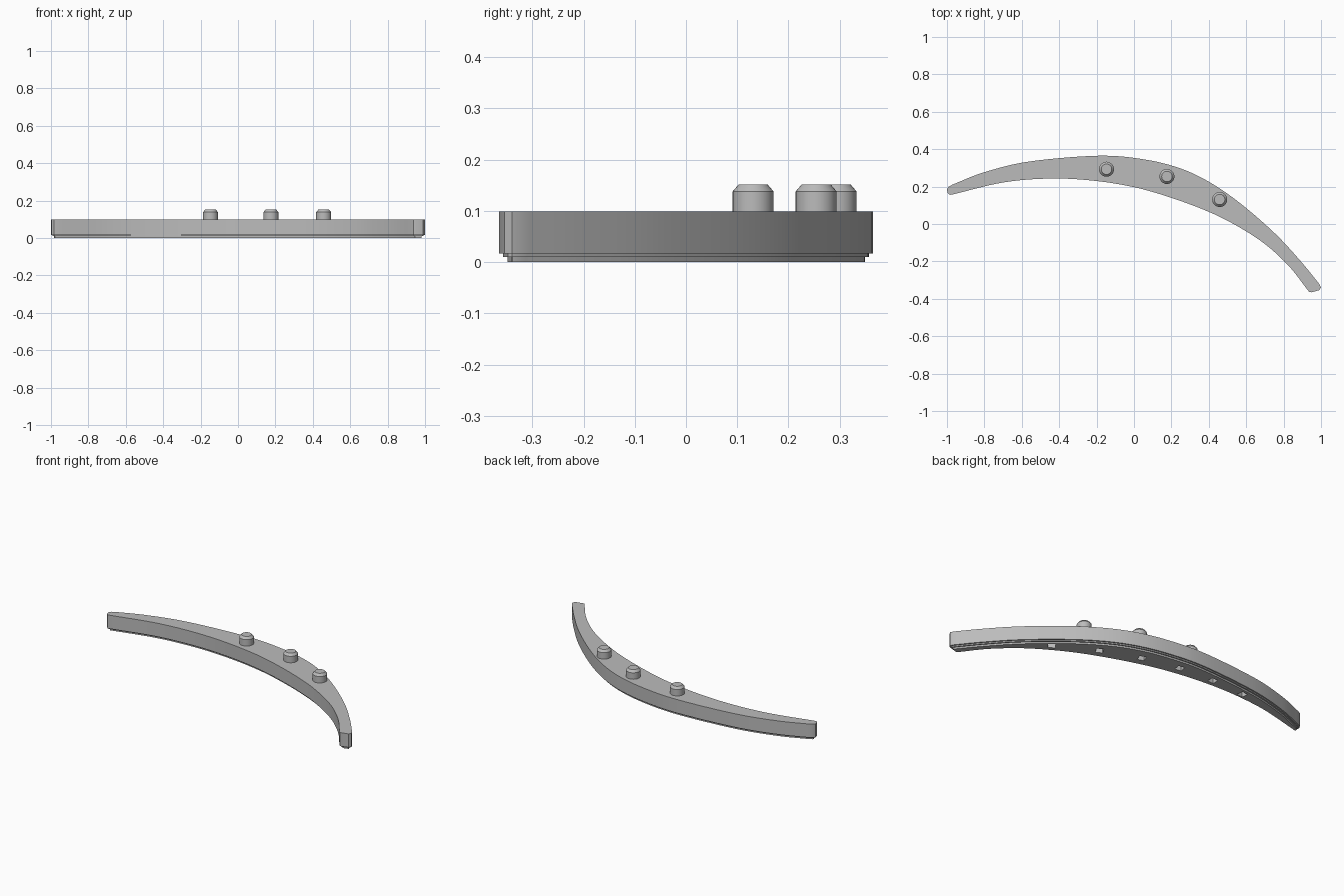
import bpy, bmesh, math
from mathutils import Vector
from mathutils.geometry import interpolate_bezier

if "Cube" in bpy.data.objects:
    bpy.data.objects.remove(bpy.data.objects["Cube"], do_unlink=True)

grey = bpy.data.materials.new("plain_grey")
grey.use_nodes = True
colour = (0.5, 0.5, 0.5, 1)
grey.diffuse_color = colour
grey.node_tree.nodes["Principled BSDF"].inputs["Base Color"].default_value = colour


def smooth_path(points, steps=8):
    """Smooth curve through the given points."""
    p = [Vector((x, y, 0)) for x, y in points]
    p = [2 * p[0] - p[1]] + p + [2 * p[-1] - p[-2]]
    out = []
    for a, b, c, d in zip(p, p[1:], p[2:], p[3:]):
        out += interpolate_bezier(b, b + (c - a) / 6, c - (d - b) / 6, c, steps + 1)[:-1]
    return out + [p[-2]]


def inset(loop, dist):
    """Shrink a clockwise outline evenly."""
    out = []
    for i, p in enumerate(loop):
        a = (p - loop[i - 1]).normalized()
        b = (loop[(i + 1) % len(loop)] - p).normalized()
        na, nb = Vector((a.y, -a.x, 0)), Vector((b.y, -b.x, 0))
        out.append(p + (na + nb) * dist / (1 + na.dot(nb)))
    return out


def loft(name, rings):
    """Closed solid through a stack of equal-length rings."""
    bm = bmesh.new()
    rows = [[bm.verts.new(p) for p in ring] for ring in rings]
    n = len(rows[0])
    for low, high in zip(rows, rows[1:]):
        for i in range(n):
            j = (i + 1) % n
            bm.faces.new((low[i], low[j], high[j], high[i]))
    bm.faces.new(rows[0])
    bm.faces.new(rows[-1])
    bmesh.ops.recalc_face_normals(bm, faces=bm.faces)
    mesh = bpy.data.meshes.new(name)
    bm.to_mesh(mesh)
    bm.free()
    mesh.materials.append(grey)
    obj = bpy.data.objects.new(name, mesh)
    bpy.context.collection.objects.link(obj)
    return obj


def activate(obj):
    bpy.ops.object.select_all(action='DESELECT')
    obj.select_set(True)
    bpy.context.view_layer.objects.active = obj


# Curved bar outline: back edge, rounded tip, front edge, rounded tip
back = [(-0.97, 0.211), (-0.8, 0.277), (-0.56, 0.334), (-0.19, 0.365), (0.05, 0.346),
        (0.24, 0.3), (0.4, 0.226), (0.565, 0.113), (0.75, -0.047), (0.887, -0.194), (0.99, -0.32)]
front = [(0.93, -0.355), (0.83, -0.227), (0.7, -0.107), (0.55, -0.01), (0.4, 0.065),
         (0.2, 0.14), (0, 0.197), (-0.22, 0.232), (-0.45, 0.243), (-0.7, 0.222), (-0.97, 0.158)]
right_tip = [Vector((x, y, 0)) for x, y in [(1, -0.34), (0.99, -0.354), (0.95, -0.365), (0.938, -0.364)]]
left_tip = [Vector((x, y, 0)) for x, y in [(-0.984, 0.156), (-0.996, 0.165), (-1, 0.185), (-0.99, 0.2)]]
outline = smooth_path(back) + right_tip + smooth_path(front) + left_tip

# Bar with two narrow steps under it
layers = [(0, 0.016), (0.01, 0.016), (0.01, 0.008), (0.017, 0.008), (0.017, 0), (0.099, 0)]
bar = loft("curved_bar", [[p + Vector((0, 0, z)) for p in inset(outline, d)] for z, d in layers])

# Row of small blind sockets in the underside
for x, y, turn in [(0.6, 0.03, -38), (0.37, 0.155, -28), (0.145, 0.238, -18),
                   (-0.08, 0.286, -9), (-0.3, 0.298, 0), (-0.515, 0.287, 8)]:
    bpy.ops.mesh.primitive_cube_add(size=1, location=(x, y, 0.015), rotation=(0, 0, math.radians(turn)))
    cutter = bpy.context.object
    cutter.scale = (0.04, 0.04, 0.07)
    cutter.hide_render = True
    cutter.data.materials.append(grey)
    activate(bar)
    cut = bar.modifiers.new("socket", 'BOOLEAN')
    cut.operation = 'DIFFERENCE'
    cut.solver = 'EXACT'
    cut.object = cutter
    bpy.ops.object.modifier_apply(modifier=cut.name)
    bpy.data.objects.remove(cutter, do_unlink=True)
activate(bar)
bpy.ops.object.shade_smooth_by_angle(angle=math.radians(30))

# Three chamfered pegs on top
for i, (x, y) in enumerate([(-0.147, 0.293), (0.176, 0.254), (0.458, 0.131)]):
    rings = []
    for z, r in [(0.09, 0.04), (0.138, 0.04), (0.152, 0.028)]:
        angles = [math.tau * k / 32 for k in range(32)]
        rings.append([Vector((x + r * math.cos(a), y + r * math.sin(a), z)) for a in angles])
    activate(loft(f"peg_{i + 1}", rings))
    bpy.ops.object.shade_smooth_by_angle(angle=math.radians(30))
